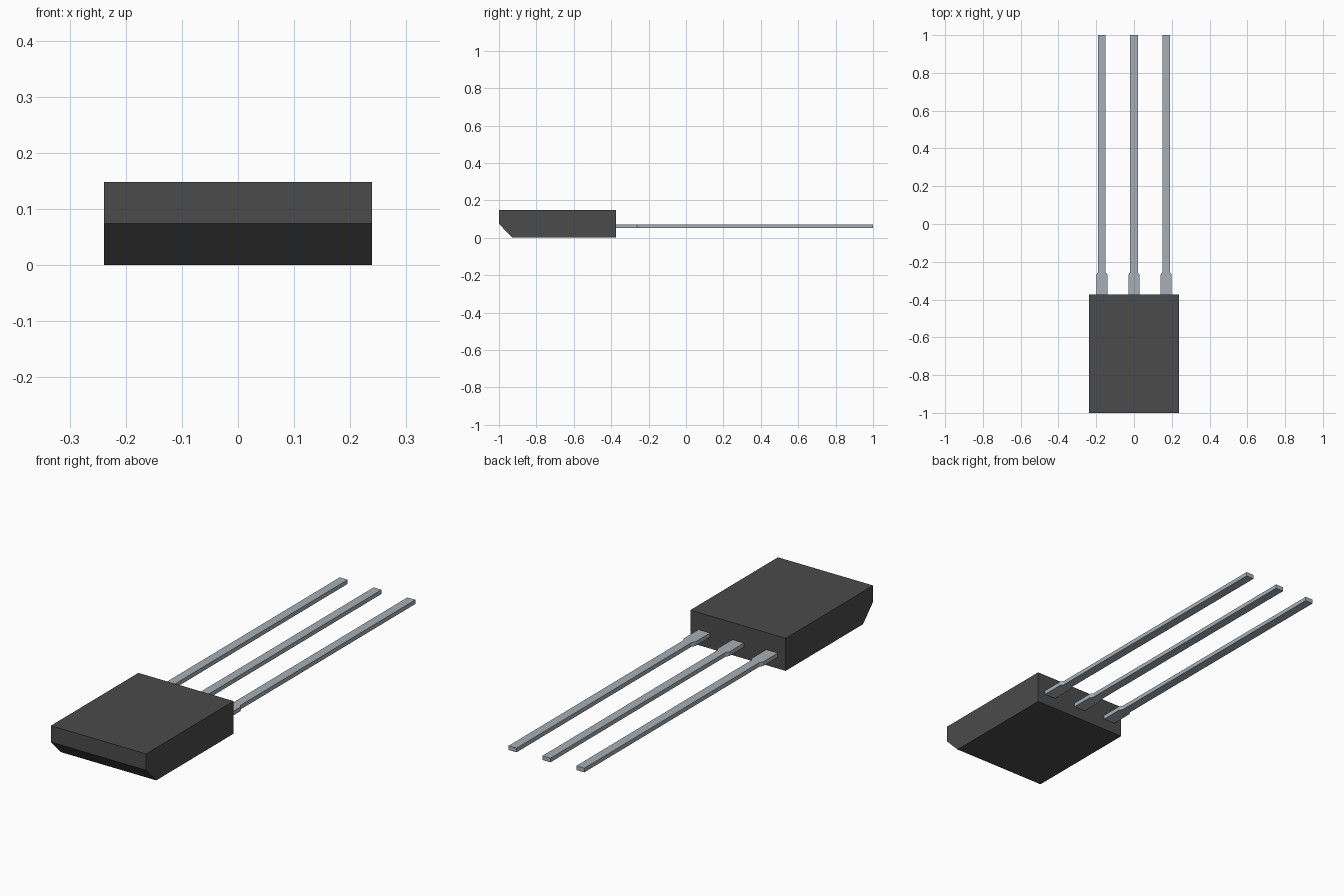
import bpy
import bmesh

cube = bpy.data.objects.get("Cube")
if cube:
    bpy.data.objects.remove(cube, do_unlink=True)


def material(name, rgb):
    mat = bpy.data.materials.new(name)
    mat.use_nodes = True
    mat.diffuse_color = (*rgb, 1)
    mat.node_tree.nodes["Principled BSDF"].inputs["Base Color"].default_value = (*rgb, 1)
    return mat


def extrude_outline(name, points, offset, mat):
    """Make a flat-shaded solid by pushing an outline along an offset."""
    bm = bmesh.new()
    face = bm.faces.new([bm.verts.new(p) for p in points])
    top = bmesh.ops.extrude_face_region(bm, geom=[face])["geom"]
    moved = [v for v in top if isinstance(v, bmesh.types.BMVert)]
    bmesh.ops.translate(bm, verts=moved, vec=offset)
    bmesh.ops.recalc_face_normals(bm, faces=bm.faces)
    mesh = bpy.data.meshes.new(name)
    bm.to_mesh(mesh)
    bm.free()
    mesh.materials.append(mat)
    obj = bpy.data.objects.new(name, mesh)
    bpy.context.collection.objects.link(obj)
    return obj


plastic = material("dark grey plastic", (0.07, 0.07, 0.07))
metal = material("grey metal", (0.39, 0.435, 0.47))

# Package body: side profile with a chamfered lower front edge
HALF_WIDTH = 0.239
profile = [(-1.0, 0.148), (-1.0, 0.074), (-0.927, 0.0), (-0.373, 0.0), (-0.373, 0.148)]
extrude_outline("body", [(-HALF_WIDTH, y, z) for y, z in profile],
                (2 * HALF_WIDTH, 0, 0), plastic)

# Three leads: wide shoulder at the body, tapering to a long narrow pin
LEAD_BOTTOM, LEAD_HEIGHT = 0.051, 0.019
half = [(0.029, -0.373), (0.029, -0.268), (0.02, -0.255), (0.02, 1.0)]
outline = half + [(-x, y) for x, y in reversed(half)]
for name, cx in (("right_lead", -0.17), ("middle_lead", 0.0), ("left_lead", 0.17)):
    extrude_outline(name, [(cx + x, y, LEAD_BOTTOM) for x, y in outline],
                    (0, 0, LEAD_HEIGHT), metal)
